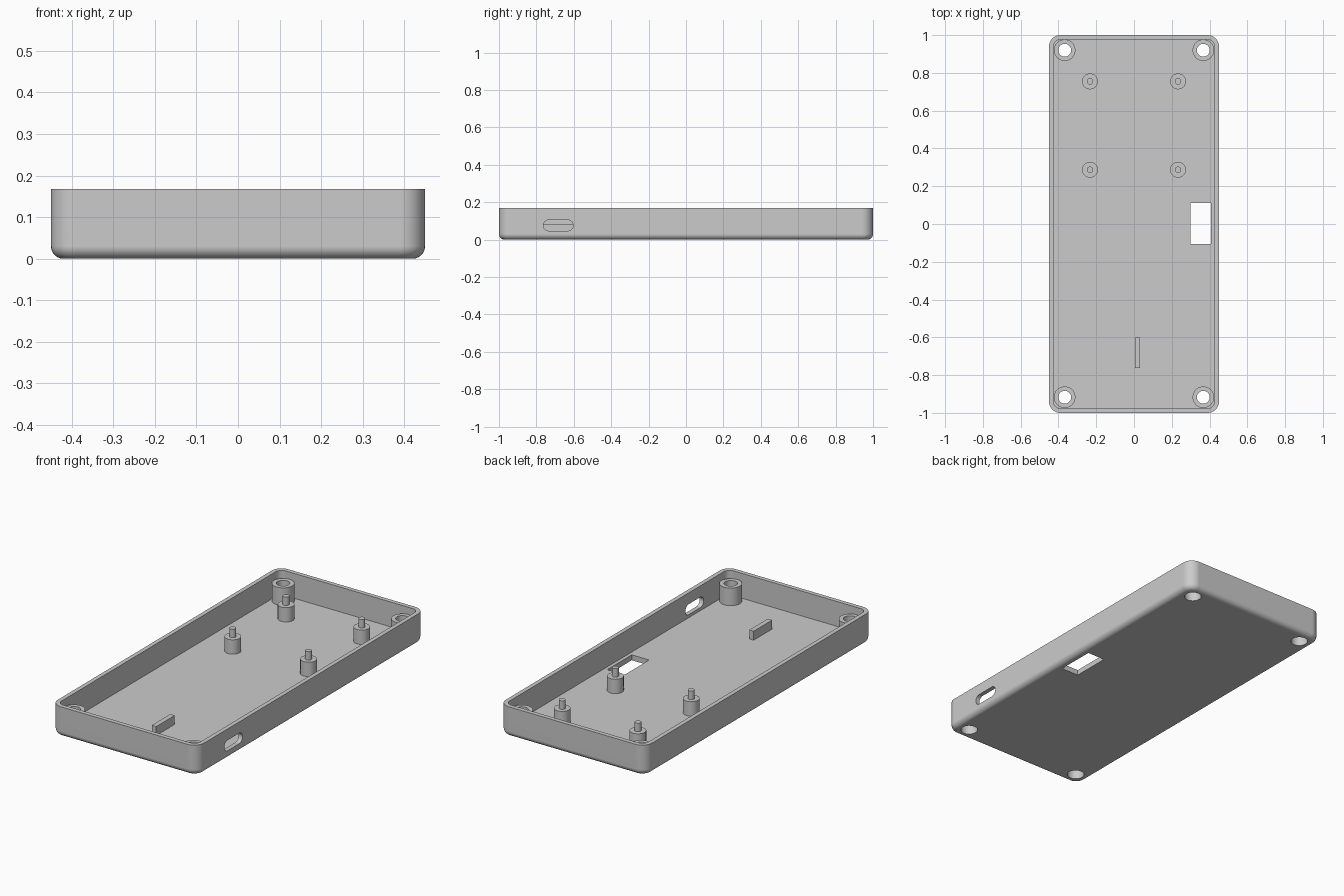
import bpy, bmesh, math
from mathutils import Matrix

if "Cube" in bpy.data.objects:
    bpy.data.objects.remove(bpy.data.objects["Cube"])

HALF_X, HALF_Y, HEIGHT = 0.45, 1.0, 0.168
WALL, FLOOR, FILLET, CORNER = 0.024, 0.03, 0.03, 0.06

grey = bpy.data.materials.new("plain grey")
grey.use_nodes = True
grey.diffuse_color = (0.6, 0.6, 0.6, 1)
grey.node_tree.nodes["Principled BSDF"].inputs["Base Color"].default_value = grey.diffuse_color


def finish(name, bm):
    bmesh.ops.recalc_face_normals(bm, faces=bm.faces)
    mesh = bpy.data.meshes.new(name)
    bm.to_mesh(mesh)
    bm.free()
    obj = bpy.data.objects.new(name, mesh)
    bpy.context.collection.objects.link(obj)
    mesh.materials.append(grey)
    return obj


def activate(obj):
    bpy.ops.object.select_all(action='DESELECT')
    obj.select_set(True)
    bpy.context.view_layer.objects.active = obj


def smooth(obj):
    activate(obj)
    bpy.ops.object.shade_smooth_by_angle(angle=math.radians(32))
    mod = obj.modifiers.new("flat face normals", 'WEIGHTED_NORMAL')
    mod.keep_sharp = True


def ring(bm, inset, z, steps=8):
    """Rounded rectangle, inset from the outer outline."""
    r = max(CORNER - inset, 0.02)
    cx, cy = HALF_X - inset - r, HALF_Y - inset - r
    verts = []
    for q, (sx, sy) in enumerate([(1, 1), (-1, 1), (-1, -1), (1, -1)]):
        for i in range(steps + 1):
            a = (q + i / steps) * math.pi / 2
            verts.append(bm.verts.new((sx * cx + r * math.cos(a),
                                       sy * cy + r * math.sin(a), z)))
    return verts


def box(name, x0, x1, y0, y1, z0, z1):
    bm = bmesh.new()
    bmesh.ops.create_cube(bm, size=1, matrix=Matrix.Translation(
        ((x0 + x1) / 2, (y0 + y1) / 2, (z0 + z1) / 2))
        @ Matrix.Diagonal((x1 - x0, y1 - y0, z1 - z0, 1)))
    return finish(name, bm)


def lathe(name, profile, x, y, closed=False, steps=40):
    """Revolve (radius, z) points about a vertical axis."""
    bm = bmesh.new()
    verts = [bm.verts.new((r, 0, z)) for r, z in profile]
    edges = [bm.edges.new(pair) for pair in zip(verts, verts[1:])]
    if closed:
        edges.append(bm.edges.new((verts[-1], verts[0])))
    bmesh.ops.spin(bm, geom=verts + edges, cent=(0, 0, 0), axis=(0, 0, 1),
                   angle=math.tau, steps=steps)
    bmesh.ops.remove_doubles(bm, verts=bm.verts, dist=1e-5)
    bmesh.ops.translate(bm, verts=bm.verts, vec=(x, y, 0))
    return finish(name, bm)


# Tray: rounded bottom edge, outer wall, rim, inner wall and floor
bm = bmesh.new()
rings = []
for i in range(7):
    a = i / 6 * math.pi / 2
    rings.append(ring(bm, FILLET * (1 - math.sin(a)), FILLET * (1 - math.cos(a))))
rings += [ring(bm, 0, HEIGHT), ring(bm, WALL, HEIGHT), ring(bm, WALL, FLOOR)]
for low, high in zip(rings, rings[1:]):
    n = len(low)
    for i in range(n):
        j = (i + 1) % n
        bm.faces.new((low[i], low[j], high[j], high[i]))
bm.faces.new(rings[0])
bm.faces.new(rings[-1])
tray = finish("tray", bm)

# Cutters: floor window, side slot and screw recesses
screws = [(sx * 0.367, y) for sx in (-1, 1) for y in (-0.917, 0.92)]
cutters = [box("window_cutter", 0.30, 0.407, -0.105, 0.11, -0.1, 0.1)]

bm = bmesh.new()
SLOT_R, SLOT_Y, SLOT_Z, SLOT_REACH = 0.029, -0.683, 0.076, 0.051
outline = []
for side in (1, -1):
    for i in range(13):
        a = -math.pi / 2 + i / 12 * math.pi
        outline.append(bm.verts.new((0.40, SLOT_Y + side * (SLOT_REACH + SLOT_R * math.cos(a)),
                                     SLOT_Z + side * SLOT_R * math.sin(a))))
face = bm.faces.new(outline)
out = bmesh.ops.extrude_face_region(bm, geom=[face])["geom"]
bmesh.ops.translate(bm, vec=(0.1, 0, 0),
                    verts=[v for v in out if isinstance(v, bmesh.types.BMVert)])
cutters.append(finish("slot_cutter", bm))

for x, y in screws:
    cutters.append(lathe("screw_cutter", [(0, -0.1), (0.044, -0.1), (0.044, 0.1), (0, 0.1)], x, y))

activate(tray)
for cutter in cutters:
    cutter.hide_render = True
    mod = tray.modifiers.new("cut", 'BOOLEAN')
    mod.operation, mod.solver, mod.object = 'DIFFERENCE', 'EXACT', cutter
    bpy.ops.object.modifier_apply(modifier=mod.name)
for cutter in cutters:
    bpy.data.objects.remove(cutter)
smooth(tray)

# Hollow corner bosses with a recess for the screw head
for x, y in screws:
    smooth(lathe("screw_boss", [(0.034, 0.128), (0.057, 0.128), (0.057, FLOOR), (0.044, FLOOR),
                                (0.044, 0.07), (0.034, 0.07)], x, y, closed=True))

# Board standoffs with locating pins
for x in (-0.233, 0.233):
    for y in (0.287, 0.755):
        smooth(lathe("standoff", [(0, FLOOR), (0.042, FLOOR), (0.042, 0.11), (0.017, 0.11),
                                  (0.017, 0.157), (0, 0.157)], x, y))

# Stop rib near the slot
box("stop_rib", 0.004, 0.031, -0.763, -0.6, FLOOR, 0.08)
